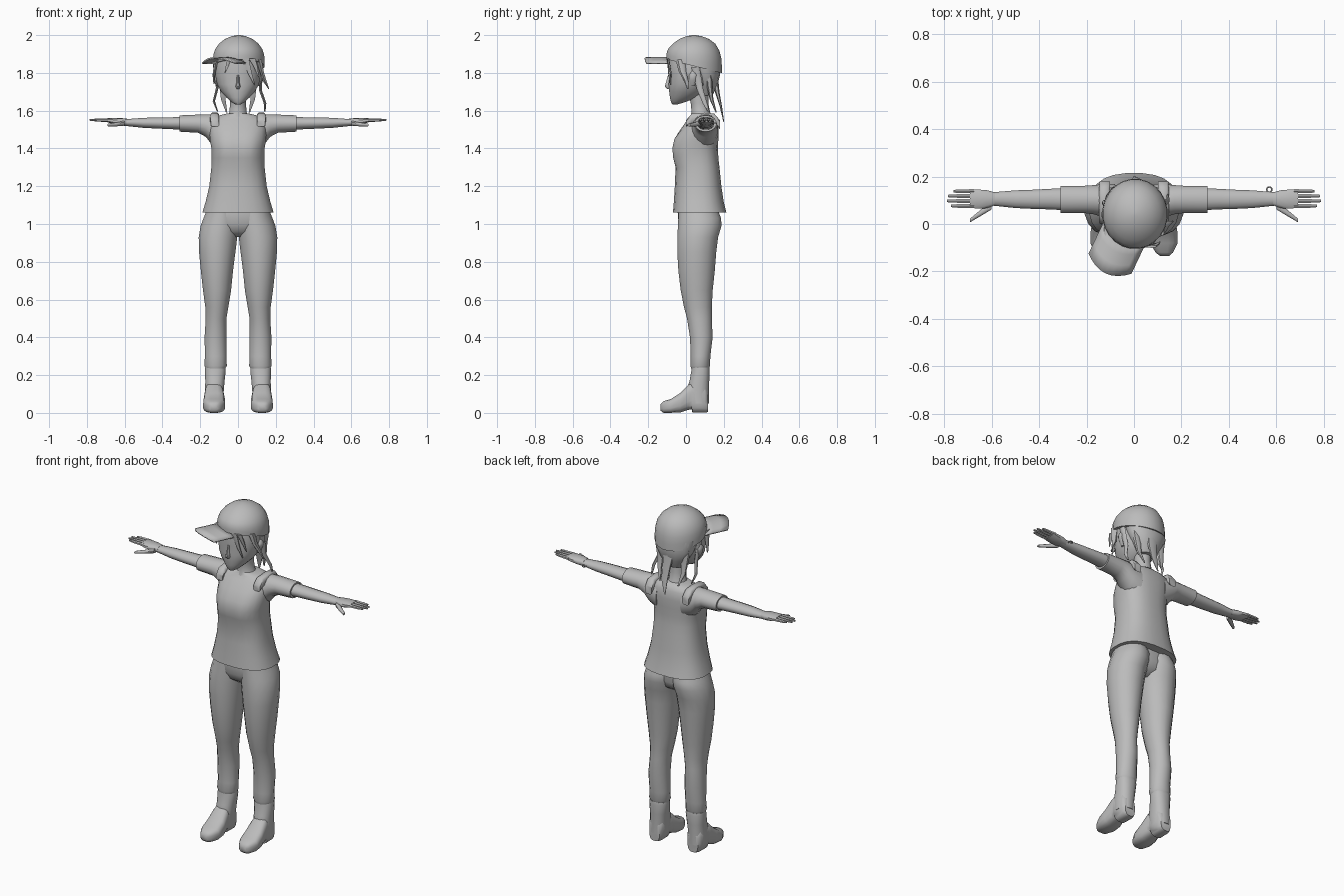
import bpy, bmesh, math
from mathutils import Vector

grey = bpy.data.materials.new("plain grey")
grey.diffuse_color = (0.5, 0.5, 0.5, 1)
ORDER = {0: (0, 1, 2), 1: (1, 0, 2), 2: (2, 0, 1)}


def finish(name, bm, mirror=False, angle=50):
    bmesh.ops.recalc_face_normals(bm, faces=bm.faces)
    me = bpy.data.meshes.new(name)
    bm.to_mesh(me)
    bm.free()
    me.materials.append(grey)
    me.shade_smooth()
    me.set_sharp_from_angle(angle=math.radians(angle))
    ob = bpy.data.objects.new(name, me)
    bpy.context.collection.objects.link(ob)
    if mirror:
        ob.modifiers.new("mirror", 'MIRROR')
    return ob


def loft(name, axis, rings, n=16, p=2.0, mirror=False, warp=None):
    """Skin rounded sections; ring = position on axis, then min/max on the other two axes."""
    bm = bmesh.new()
    loops = []
    for a, b0, b1, c0, c1 in rings:
        loop = []
        for i in range(n):
            t = 2 * math.pi * (i + 0.5) / n
            u, v = (math.copysign(abs(f) ** (2 / p), f) for f in (math.cos(t), math.sin(t)))
            co = Vector()
            vals = (a, (b0 + b1) / 2 + u * (b1 - b0) / 2, (c0 + c1) / 2 + v * (c1 - c0) / 2)
            for k, val in zip(ORDER[axis], vals):
                co[k] = val
            loop.append(bm.verts.new(warp(co) if warp else co))
        loops.append(loop)
    for lo, hi in zip(loops, loops[1:]):
        for i in range(n):
            j = (i + 1) % n
            bm.faces.new((lo[i], lo[j], hi[j], hi[i]))
    bm.faces.new(loops[0])
    bm.faces.new(loops[-1])
    return finish(name, bm, mirror)


def strand(name, points, mirror=False):
    """Tapered lock of hair; point = x, y, z, half width in x, half width in y."""
    loft(name, 2, [(z, x - w, x + w, y - d, y + d) for x, y, z, w, d in points], n=6, mirror=mirror)


# Shirt body, flared at the hem
def bust(co):
    if co.y < 0.02 and 1.3 < co.z < 1.5:
        co.y += 0.012 * (1 - min(1, abs(abs(co.x) - 0.07) / 0.07))* -1
    return co


loft("shirt", 2, [
    (1.06, -.19, .19, -.07, .215), (1.12, -.172, .172, -.065, .2), (1.2, -.153, .153, -.06, .188),
    (1.3, -.142, .142, -.056, .178), (1.35, -.14, .14, -.064, .172), (1.4, -.142, .142, -.068, .17),
    (1.45, -.15, .15, -.057, .172), (1.5, -.152, .152, -.03, .172), (1.55, -.147, .147, .005, .168),
    (1.57, -.12, .12, .025, .155), (1.585, -.06, .06, .03, .14)], n=24, p=2.5, warp=bust)

# Sleeves, arms and hands
loft("sleeve", 0, [
    (.08, .02, .17, 1.39, 1.575), (.14, .03, .168, 1.42, 1.582), (.17, .04, .165, 1.46, 1.582),
    (.21, .045, .162, 1.482, 1.58), (.31, .045, .162, 1.488, 1.576)], mirror=True)
loft("arm", 0, [
    (.27, .055, .152, 1.495, 1.57), (.35, .06, .15, 1.501, 1.566), (.42, .062, .146, 1.504, 1.565),
    (.5, .066, .143, 1.508, 1.563), (.59, .076, .135, 1.518, 1.556), (.61, .074, .138, 1.52, 1.558)],
    n=12, mirror=True)
loft("palm", 0, [
    (.585, .078, .134, 1.519, 1.557), (.62, .065, .144, 1.522, 1.561), (.66, .064, .147, 1.528, 1.562),
    (.69, .066, .147, 1.538, 1.56)], n=10, p=2.6, mirror=True)
for i, (y, tip) in enumerate([(.076, .77), (.097, .787), (.118, .783), (.138, .76)]):
    loft("finger_%d" % (i + 1), 0, [
        (.675, y - .01, y + .01, 1.539, 1.559), (.74, y - .009, y + .009, 1.542, 1.558),
        (tip, y - .006, y + .006, 1.547, 1.556)], n=6, mirror=True)
loft("thumb", 0, [
    (.6, .06, .095, 1.52, 1.548), (.645, .033, .062, 1.516, 1.538), (.69, .007, .024, 1.517, 1.531)],
    n=8, mirror=True)

# Wrist ring
bpy.ops.mesh.primitive_torus_add(location=(.57, .145, 1.535), major_radius=.011, minor_radius=.003,
                                 major_segments=12, minor_segments=6)
bpy.context.object.name = "wrist_ring"
bpy.context.object.data.materials.append(grey)

# Shoulder straps lying over the shirt
loft("strap", 1, [
    (.0, .1, .145, 1.515, 1.55), (.03, .1, .148, 1.53, 1.585), (.1, .1, .148, 1.54, 1.59),
    (.15, .1, .148, 1.53, 1.585), (.18, .1, .145, 1.5, 1.55)], n=8, p=4, mirror=True)

# Trousers: hips and legs
loft("hips", 2, [
    (.93, -.05, .05, .02, .1), (.96, -.12, .12, -.025, .15), (1.0, -.18, .18, -.04, .165),
    (1.06, -.172, .172, -.045, .165), (1.1, -.15, .15, -.04, .165)], n=20, p=2.3)
loft("leg", 2, [
    (.235, .066, .172, .026, .122), (.25, .058, .18, .022, .128), (.3, .06, .176, .024, .13),
    (.4, .06, .178, .02, .142), (.5, .06, .172, .004, .138), (.56, .05, .174, -.012, .138),
    (.65, .035, .187, -.03, .143), (.75, .025, .198, -.042, .154), (.85, .012, .208, -.048, .162),
    (.93, .002, .21, -.048, .172), (.99, -.01, .2, -.045, .19), (1.03, -.01, .185, -.043, .188),
    (1.09, .0, .16, -.04, .165)], mirror=True)

# Boots
loft("boot_shaft", 2, [
    (.05, .08, .175, .01, .122), (.11, .075, .175, .0, .122), (.17, .07, .174, .018, .124),
    (.225, .064, .176, .028, .126), (.24, .066, .174, .03, .124)], p=2.3, mirror=True)
loft("boot_foot", 1, [
    (-.135, .11, .148, .012, .045), (-.12, .09, .165, 0, .062), (-.08, .068, .185, 0, .074),
    (-.03, .068, .183, .002, .106), (.012, .075, .177, .015, .15), (.03, .08, .175, .018, .16),
    (.034, .08, .175, 0, .16), (.1, .08, .172, 0, .15), (.117, .092, .16, .004, .11)],
    p=3, mirror=True)

# Neck and head
loft("neck", 2, [
    (1.55, -.07, .07, .015, .145), (1.59, -.047, .047, .03, .128), (1.64, -.043, .043, .025, .118),
    (1.71, -.045, .045, .01, .12)], n=14)
loft("head", 2, [
    (1.633, -.014, .014, -.072, -.045), (1.645, -.035, .035, -.08, -.005), (1.67, -.062, .062, -.086, .06),
    (1.7, -.09, .09, -.09, .1), (1.74, -.112, .112, -.093, .13), (1.79, -.122, .122, -.09, .15),
    (1.84, -.123, .123, -.096, .16), (1.9, -.11, .11, -.085, .15)], n=20, p=2.2)
loft("nose", 2, [
    (1.715, -.008, .008, -.1, -.08), (1.728, -.014, .014, -.114, -.07),
    (1.745, -.01, .01, -.109, -.07), (1.79, -.006, .006, -.096, -.07)], n=8)
loft("ear", 2, [
    (1.73, .1, .116, .025, .045), (1.76, .1, .13, .015, .06), (1.79, .1, .138, .015, .065),
    (1.81, .1, .128, .03, .055)], n=8, mirror=True)

# Cap: dome with a rim that drops toward the back
def tilt_rim(co):
    co.z -= 0.25 * (co.y - .045) * max(0, (1.95 - co.z) / .115)
    return co


loft("cap", 2, [(z, .004 - .138 * s, .004 + .138 * s, .043 - .148 * s, .043 + .148 * s)
                for z, s in [(1.835, 1.0), (1.865, 1.0), (1.895, .98), (1.925, .91), (1.955, .76),
                             (1.98, .53), (1.994, .28), (2.0, .06)]], n=24, warp=tilt_rim)

# Cap brim, turned to one side and arched across its width
bm = bmesh.new()
out, side = Vector((-.43, -.9)).normalized(), Vector((.9, -.43)).normalized()
grid = []
for i in range(9):
    u = i / 4 - 1
    row = []
    for j in range(4):
        near, far = math.sqrt(.14 ** 2 - (.1 * u) ** 2) - .012, .28 - .045 * u * u
        d = near + (far - near) * j / 3
        xy = Vector((0, .045)) + side * (.1 * u) + out * d
        row.append(bm.verts.new((xy.x, xy.y, 1.884 - .03 * u * u)))
    grid.append(row)
for i in range(8):
    for j in range(3):
        bm.faces.new((grid[i][j], grid[i + 1][j], grid[i + 1][j + 1], grid[i][j + 1]))
brim = finish("cap_brim", bm)
brim.modifiers.new("thickness", 'SOLIDIFY').thickness = .008

# Hair: back mass, hanging locks and fringe
loft("back_hair", 2, [
    (1.68, -.05, .05, .07, .14), (1.73, -.085, .085, .05, .165), (1.79, -.12, .12, .03, .18),
    (1.85, -.125, .125, .0, .175)], n=14)
strand("nape_lock", [(0, .2, 1.54, .004, .002), (.012, .185, 1.62, .022, .006),
                     (.01, .165, 1.7, .028, .012), (0, .15, 1.8, .04, .018)])
strand("back_lock", [(.06, .16, 1.59, .004, .003), (.078, .135, 1.66, .014, .01),
                     (.08, .125, 1.73, .022, .015), (.085, .12, 1.8, .03, .02)], mirror=True)
strand("side_lock", [(.142, .12, 1.595, .004, .006), (.143, .1, 1.64, .008, .012),
                     (.118, .075, 1.71, .009, .017), (.125, .05, 1.83, .01, .022)])
strand("opposite_side_lock", [(-.108, .1, 1.595, .004, .005), (-.128, .09, 1.65, .007, .01),
                              (-.11, .06, 1.72, .008, .016), (-.122, .04, 1.85, .01, .024)])
strand("temple_lock", [(.163, .01, 1.715, .003, .004), (.14, .0, 1.76, .012, .012),
                       (.125, -.02, 1.81, .012, .02), (.11, -.03, 1.87, .018, .025)])
strand("opposite_temple_lock", [(-.128, -.02, 1.74, .003, .004), (-.126, -.02, 1.8, .008, .016),
                                (-.115, -.03, 1.87, .012, .025)])
for k, (tip, root, low) in enumerate([(.088, .04, 1.735), (.11, .075, 1.775), (-.07, -.03, 1.8)]):
    strand("fringe_lock_%d" % (k + 1), [
        (tip, -.088 + .25 * abs(tip) - .015, low, .002, .003),
        ((tip + root) / 2, -.088, low + .06, .012, .006), (root, -.095, 1.875, .02, .006)])
